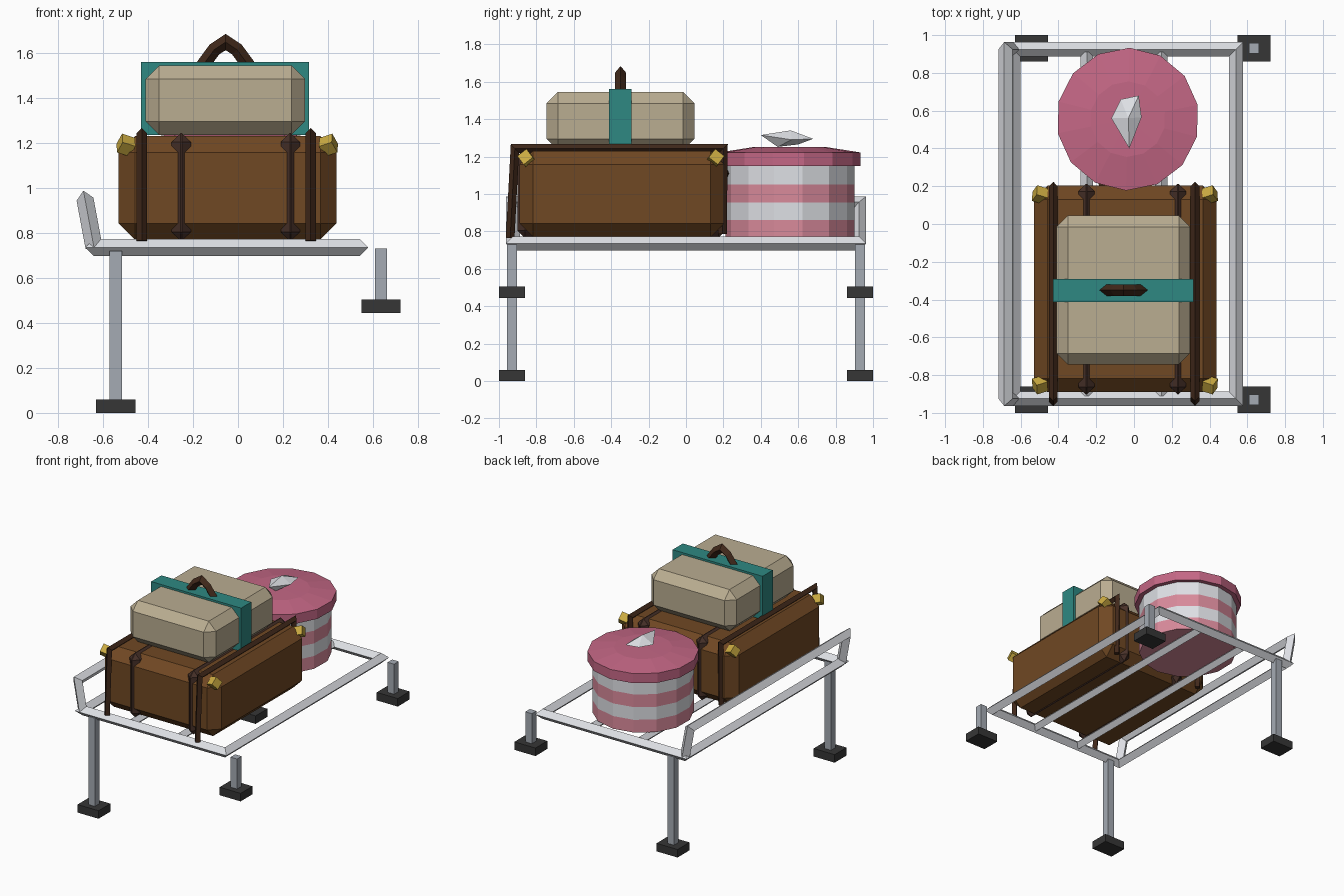
import bpy, bmesh, math
from mathutils import Vector, Euler

cube = bpy.data.objects.get("Cube")
if cube:
    bpy.data.objects.remove(cube, do_unlink=True)


def material(name, r, g, b):
    # Turn 8-bit display values into a linear flat colour
    lin = [((c / 255 + 0.055) / 1.055) ** 2.4 for c in (r, g, b)] + [1]
    m = bpy.data.materials.new(name)
    m.use_nodes = True
    m.diffuse_color = lin
    m.node_tree.nodes["Principled BSDF"].inputs["Base Color"].default_value = lin
    return m


BROWN = material("brown leather", 112, 72, 35)
STRAP = material("strap brown", 72, 49, 41)
DARK = material("dark leather", 64, 40, 26)
BEIGE = material("beige canvas", 186, 173, 145)
TEAL = material("teal cloth", 46, 136, 130)
GOLD = material("gold", 204, 172, 66)
ROSE = material("rose lid", 196, 103, 133)
PINK = material("light pink", 217, 138, 155)
WHITE = material("off white", 222, 224, 229)
STEEL = material("steel grey", 165, 171, 180)
RUBBER = material("black rubber", 54, 54, 54)


def finish(name, bm, *mats):
    bmesh.ops.recalc_face_normals(bm, faces=bm.faces)
    me = bpy.data.meshes.new(name)
    bm.to_mesh(me)
    bm.free()
    for m in mats:
        me.materials.append(m)
    ob = bpy.data.objects.new(name, me)
    bpy.context.collection.objects.link(ob)
    return ob


def box(name, lo, hi, mat, bevel=0.0):
    """Box between two corners, with an optional flat chamfer."""
    bm = bmesh.new()
    bmesh.ops.create_cube(bm, size=1)
    lo, hi = Vector(lo), Vector(hi)
    for v in bm.verts:
        v.co = (lo + hi) / 2 + v.co * (hi - lo)
    if bevel:
        bmesh.ops.bevel(bm, geom=bm.edges[:], offset=bevel, segments=1,
                        affect='EDGES', profile=0.5)
    return finish(name, bm, mat)


def tube(name, points, normal, mat, r, closed=False):
    """Diamond-section bar swept along a planar path with mitred corners."""
    pts = [Vector(p) for p in points]
    n = Vector(normal).normalized()
    count = len(pts)
    bm = bmesh.new()
    rings = []
    for i, p in enumerate(pts):
        before = (p - pts[i - 1]).normalized() if closed or i else None
        after = (pts[(i + 1) % count] - p).normalized() if closed or i < count - 1 else None
        before, after = before or after, after or before
        a, b = n.cross(before), n.cross(after)
        side = (a + b).normalized()
        side *= r / side.dot(a)
        rings.append([bm.verts.new(p + o) for o in (n * r, side, -n * r, -side)])
    for i in range(count if closed else count - 1):
        a, b = rings[i], rings[(i + 1) % count]
        for k in range(4):
            bm.faces.new((a[k], a[(k + 1) % 4], b[(k + 1) % 4], b[k]))
    if not closed:
        bm.faces.new(rings[0])
        bm.faces.new(rings[-1])
    return finish(name, bm, mat)


def lathe(name, profile, centre, sides, turn, mats, pick=lambda z: 0):
    """Faceted turned shape; the colour of each face follows its height."""
    bm = bmesh.new()
    rings = []
    for r, z in profile:
        rings.append([bm.verts.new((centre[0] + r * math.cos(turn + math.tau * k / sides),
                                    centre[1] + r * math.sin(turn + math.tau * k / sides), z))
                      for k in range(sides)])
    for a, b in zip(rings, rings[1:]):
        for k in range(sides):
            j = (k + 1) % sides
            bm.faces.new((a[k], a[j], b[j], b[k]))
    bm.faces.new(rings[0])
    bm.faces.new(rings[-1])
    for f in bm.faces:
        f.material_index = pick(f.calc_center_median().z)
    return finish(name, bm, *mats)


# Rack frame
RAIL_Z, END_Y = 0.735, 0.925
tube("rack_frame", [(-0.64, -END_Y, RAIL_Z), (0.54, -END_Y, RAIL_Z),
                    (0.54, END_Y, RAIL_Z), (-0.64, END_Y, RAIL_Z)],
     (0, 0, 1), WHITE, 0.038, closed=True)
tube("raised_rail", [(-0.64, -END_Y, RAIL_Z), (-0.68, -END_Y, 0.95),
                     (-0.68, END_Y, 0.95), (-0.64, END_Y, RAIL_Z)],
     (0.215, 0, 0.04), WHITE, 0.038)
for i, x in enumerate((-0.25, 0.145)):
    tube(f"slat_{i + 1}", [(x, -0.91, RAIL_Z), (x, 0.91, RAIL_Z)],
         (0, 0, 1), WHITE, 0.033)

# Legs and feet: long on one side, short on the other
for side, x, base, top in (("right", -0.543, 0.0, 0.72), ("left", 0.635, 0.445, 0.73)):
    for end, y in (("front", -0.93), ("back", 0.93)):
        box(f"{end}_{side}_leg", (x - 0.027, y - 0.027, base + 0.05),
            (x + 0.027, y + 0.027, top), STEEL)
        box(f"{end}_{side}_foot", (x - 0.087, y - 0.07, base),
            (x + 0.087, y + 0.07, base + 0.06), RUBBER)

# Large suitcase with its straps
box("large_suitcase", (-0.53, -0.89, 0.77), (0.438, 0.203, 1.23), BROWN, 0.072)
for i, x in enumerate((-0.252, 0.233)):
    box(f"flat_strap_{i + 1}", (x - 0.043, -0.902, 0.765), (x + 0.043, 0.213, 1.243),
        STRAP, 0.04)
for i, x in enumerate((-0.427, 0.323)):
    tube(f"ridge_strap_{i + 1}", [(x, 0.195, 0.785), (x, 0.2, 1.243),
                                  (x, -0.915, 1.243), (x, -0.94, 0.765)],
         (1, 0, 0), DARK, 0.023)
tube("large_handle", [(-0.18, 0.19, 1.11), (-0.11, 0.215, 1.11),
                      (0.02, 0.215, 1.11), (0.09, 0.19, 1.11)],
     (0, 0, 1), DARK, 0.025)

# Gold corner caps
for i, (x, sx) in enumerate(((-0.498, 1), (0.402, -1))):
    for j, (y, sy) in enumerate(((-0.852, 1), (0.155, -1))):
        bm = bmesh.new()
        bmesh.ops.create_cube(bm, size=0.062)
        turn = Euler((0.7 * sy, 0.3 * sx, 0.3 * sx * sy)).to_matrix()
        for v in bm.verts:
            v.co = turn @ v.co + Vector((x, y, 1.19))
        finish(f"corner_cap_{i * 2 + j + 1}", bm, GOLD)

# Small suitcase, its band and handle
box("small_suitcase", (-0.41, -0.745, 1.235), (0.297, 0.045, 1.545), BEIGE, 0.06)
box("teal_band", (-0.43, -0.413, 1.235), (0.315, -0.292, 1.56), TEAL)
tube("small_handle", [(-0.055 + dx, -0.35, z) for dx, z in
                      ((-0.105, 1.54), (-0.05, 1.615), (0, 1.648),
                       (0.05, 1.615), (0.105, 1.54))],
     (0, 1, 0), DARK, 0.03)

# Hat box with even stripes, and its lid
HAT = (-0.033, 0.555)
levels = [0.765, 0.86, 0.955, 1.05, 1.16]
lathe("hat_box", [(0.345, z) for z in levels], HAT, 14, 0.2, (PINK, WHITE),
      lambda z: sum(z > h for h in levels[1:4]) % 2)
lathe("hat_box_lid", [(0.378, 1.15), (0.378, 1.222), (0.2, 1.25), (0.03, 1.252)],
      HAT, 14, 0.2, (ROSE,))

# Faceted knot on the lid
bm = bmesh.new()
for p in ((-0.025, 0.4, 1.315), (-0.12, 0.56, 1.29), (-0.07, 0.66, 1.295),
          (0.025, 0.68, 1.295), (0.04, 0.565, 1.29), (-0.03, 0.56, 1.34),
          (-0.03, 0.49, 1.252), (-0.02, 0.6, 1.265)):
    bm.verts.new(p)
bmesh.ops.convex_hull(bm, input=bm.verts[:])
finish("lid_knot", bm, WHITE)
